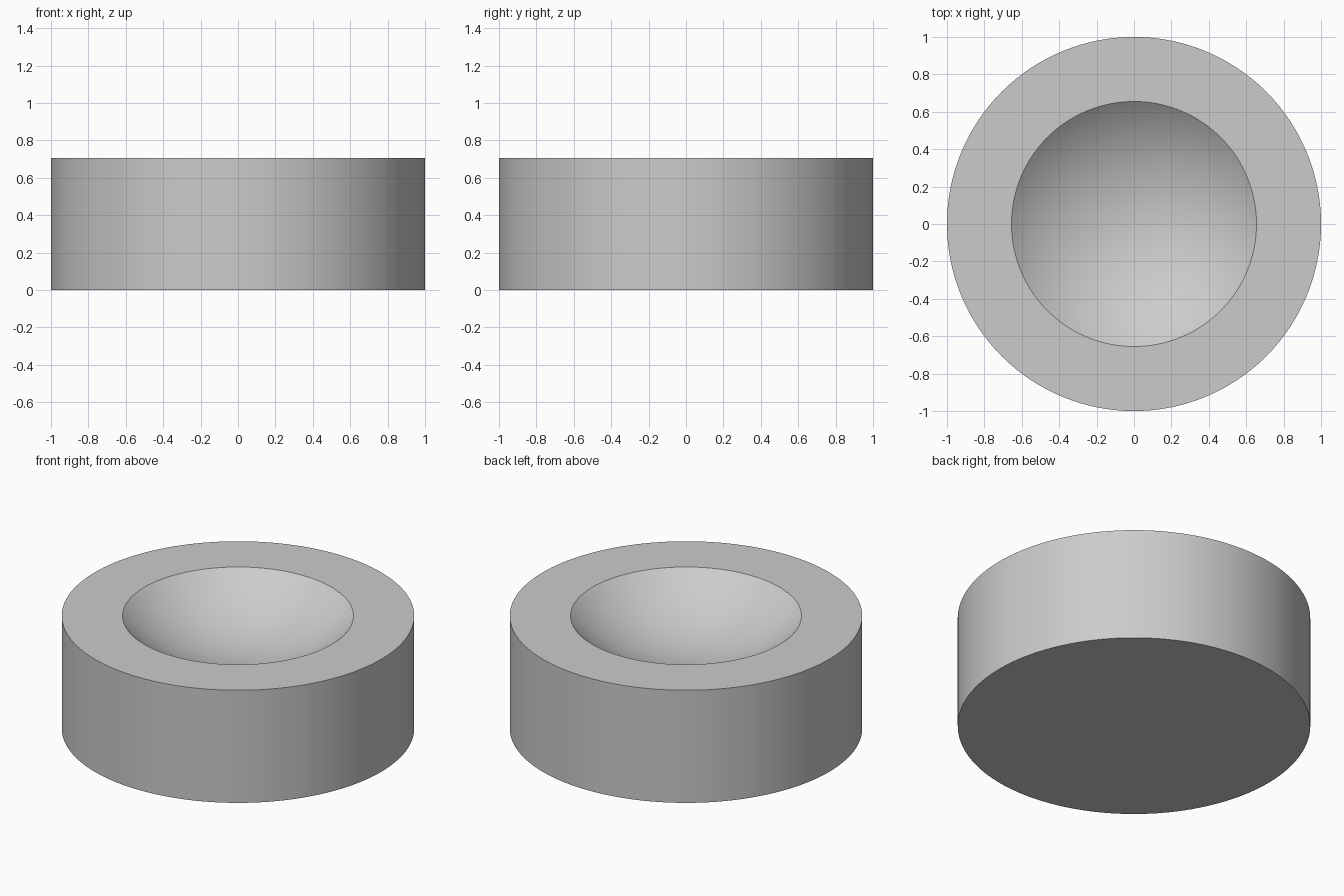
import bpy
import bmesh
import math

cube = bpy.data.objects.get("Cube")
if cube:
    bpy.data.objects.remove(cube, do_unlink=True)

RADIUS, HEIGHT = 1.0, 0.705
DISH_RADIUS, DISH_DEPTH = 0.655, 0.245
SEGMENTS, DISH_RINGS = 128, 24

# Plain grey material
grey = bpy.data.materials.new("plain_grey")
grey.use_nodes = True
colour = (0.6, 0.6, 0.6, 1)
grey.diffuse_color = colour
grey.node_tree.nodes["Principled BSDF"].inputs["Base Color"].default_value = colour

# Half profile: base, outer wall, flat rim, then the spherical dish to its centre
profile = [(0, 0), (RADIUS, 0), (RADIUS, HEIGHT)]
sphere = (DISH_RADIUS ** 2 + DISH_DEPTH ** 2) / (2 * DISH_DEPTH)
centre_z = HEIGHT - DISH_DEPTH + sphere
rim_angle = math.asin(DISH_RADIUS / sphere)
for i in range(DISH_RINGS + 1):
    a = rim_angle * (1 - i / DISH_RINGS)
    profile.append((sphere * math.sin(a), centre_z - sphere * math.cos(a)))

# Spin the profile around the vertical axis
bm = bmesh.new()
verts = [bm.verts.new((r, 0, z)) for r, z in profile]
edges = [bm.edges.new(pair) for pair in zip(verts, verts[1:])]
bmesh.ops.spin(bm, geom=verts + edges, cent=(0, 0, 0), axis=(0, 0, 1),
               angle=math.tau, steps=SEGMENTS, use_duplicate=False)
bmesh.ops.remove_doubles(bm, verts=bm.verts, dist=0.0001)
bmesh.ops.recalc_face_normals(bm, faces=bm.faces)
mesh = bpy.data.meshes.new("dished_block")
bm.to_mesh(mesh)
bm.free()
mesh.materials.append(grey)

block = bpy.data.objects.new("dished_block", mesh)
bpy.context.collection.objects.link(block)

# Smooth wall and dish, crisp rims
bpy.ops.object.select_all(action="DESELECT")
block.select_set(True)
bpy.context.view_layer.objects.active = block
bpy.ops.object.shade_smooth_by_angle(angle=math.radians(30))
